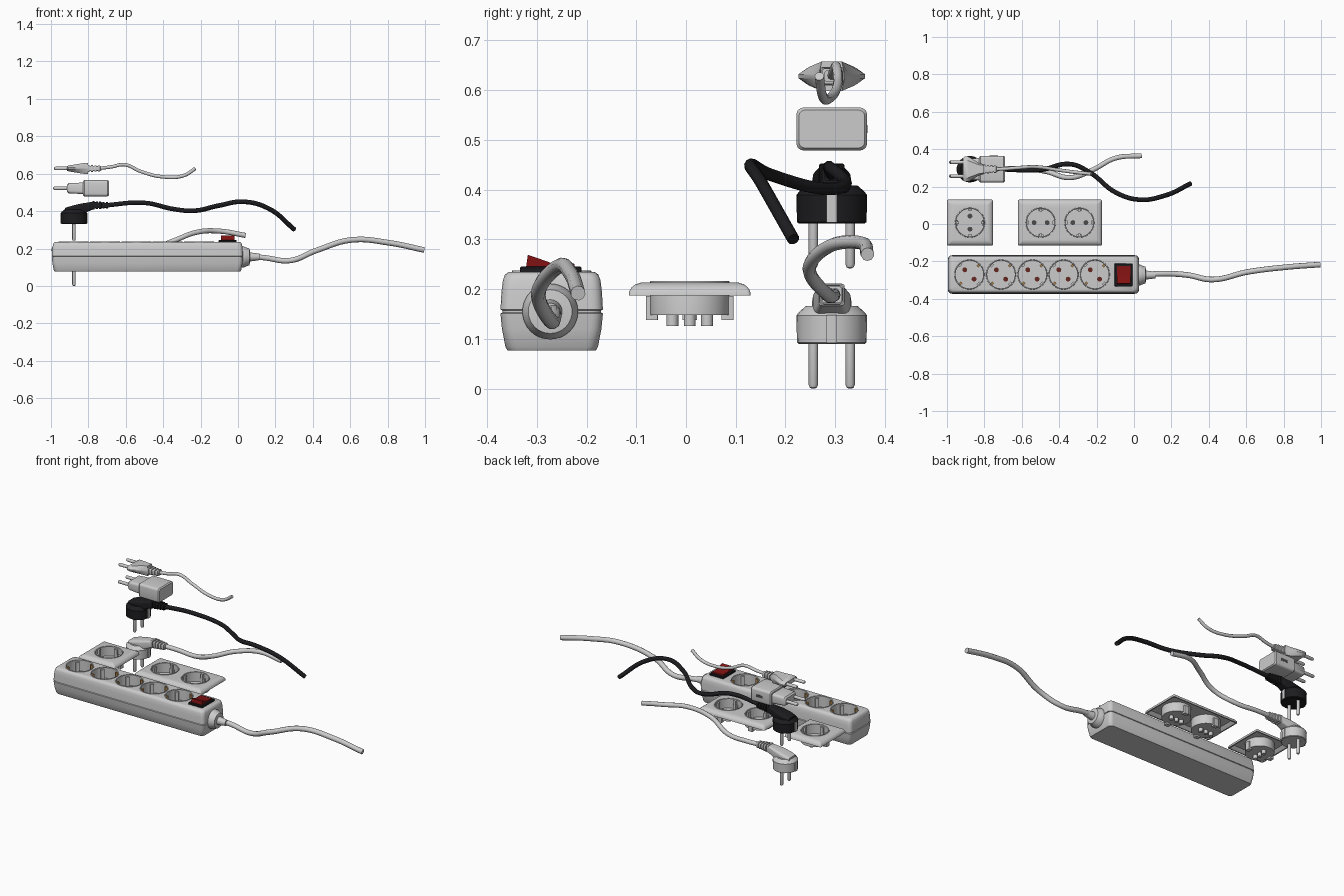
import bpy, bmesh, math
from mathutils import Vector

if "Cube" in bpy.data.objects:
    bpy.data.objects.remove(bpy.data.objects["Cube"])


def material(name, col):
    m = bpy.data.materials.new(name)
    m.diffuse_color = (*col, 1)
    m.use_nodes = True
    m.node_tree.nodes["Principled BSDF"].inputs["Base Color"].default_value = m.diffuse_color
    return m


BLACK = material("black_plastic", (0.012, 0.012, 0.014))
RED = material("red_switch", (0.22, 0.006, 0.006))
HOLE = material("dark_hole", (0.07, 0.07, 0.07))
HOLE_RED = material("red_shutter", (0.13, 0.02, 0.015))
BRASS = material("brass", (0.45, 0.24, 0.07))


# ---- helpers ----
def smooth(o, angle=35):
    bpy.ops.object.select_all(action='DESELECT')
    o.select_set(True)
    bpy.context.view_layer.objects.active = o
    bpy.ops.object.shade_smooth_by_angle(angle=math.radians(angle))


def loft(name, rings, mat=None):
    bm = bmesh.new()
    vs = [[bm.verts.new(p) for p in r] for r in rings]
    n = len(vs[0])
    for a, b in zip(vs, vs[1:]):
        for i in range(n):
            bm.faces.new((a[i], a[(i + 1) % n], b[(i + 1) % n], b[i]))
    bm.faces.new(vs[0][::-1])
    bm.faces.new(vs[-1])
    bmesh.ops.recalc_face_normals(bm, faces=bm.faces)
    me = bpy.data.meshes.new(name)
    bm.to_mesh(me)
    bm.free()
    o = bpy.data.objects.new(name, me)
    bpy.context.collection.objects.link(o)
    if mat:
        me.materials.append(mat)
    smooth(o)
    return o


def rrect(hx, hy, r, n=4):
    pts = []
    for k, (sx, sy) in enumerate(((1, 1), (-1, 1), (-1, -1), (1, -1))):
        for i in range(n + 1):
            a = math.pi / 2 * (k + i / n)
            pts.append((sx * (hx - r) + r * math.cos(a), sy * (hy - r) + r * math.sin(a)))
    return pts


def place(c, axis, u, v, w):
    return Vector(c) + Vector((u, v, w) if axis == 'Z' else (w, u, v))


def stack(name, c, sections, axis='X', mat=None):
    """Rounded rectangles (position, half width, half height, radius, rise) along an axis."""
    return loft(name, [[place(c, axis, u, v + s[4], s[0]) for u, v in rrect(*s[1:4])]
                       for s in sections], mat)


def lathe(name, c, prof, axis='Z', mat=None, seg=32):
    """Profile of (radius, position) turned about an axis."""
    return loft(name, [[place(c, axis, r * math.cos(t * math.tau / seg), r * math.sin(t * math.tau / seg), w)
                        for t in range(seg)] for r, w in prof], mat)


def box(name, c, size, rot=0, mat=None):
    o = stack(name, (0, 0, 0), [(s * size[2] / 2, size[0] / 2, size[1] / 2, min(size[:2]) * .1, 0)
                                for s in (-1, 1)], 'Z', mat)
    o.location, o.rotation_euler[2] = c, rot
    return o


def cut(o, cutters):
    for c in cutters:
        m = o.modifiers.new("cut", 'BOOLEAN')
        m.operation, m.solver, m.object = 'DIFFERENCE', 'EXACT', c
        bpy.context.view_layer.objects.active = o
        bpy.ops.object.modifier_apply(modifier=m.name)
        bpy.data.objects.remove(c)
    smooth(o)


def cable(name, pts, r, mat=None):
    cu = bpy.data.curves.new(name, 'CURVE')
    cu.dimensions, cu.bevel_depth, cu.bevel_resolution = '3D', r, 3
    cu.use_fill_caps, cu.resolution_u = True, 10
    sp = cu.splines.new('BEZIER')
    sp.bezier_points.add(len(pts) - 1)
    for b, p in zip(sp.bezier_points, pts):
        b.co, b.handle_left_type, b.handle_right_type = p, 'AUTO', 'AUTO'
    o = bpy.data.objects.new(name, cu)
    bpy.context.collection.objects.link(o)
    if mat:
        cu.materials.append(mat)


def pins(name, c, length, axis):
    """Pair of round-tipped contact pins pointing along the negative axis."""
    for i, dy in enumerate((-.037, .037)):
        lathe(f"{name}_{i}", (c[0], c[1] + dy, c[2]),
              [(.0095, .01), (.0095, -length + .008), (.007, -length + .002), (.003, -length)], axis, seg=16)


def socket(name, x, y, top, floor, angle, wall):
    """Recessed round socket with contact holes, earth clips and guide ribs."""
    lathe(name + "_cup", (x, y, 0), [(.074, floor), (.074, top + .001), (.076, top + .003),
                                     (.079, top + .003), (.08, top), (.08, floor - .01)], seg=40)
    for s in (-1, 1):
        tag = "_a" if s < 0 else "_b"
        ca, sa = s * math.cos(angle), s * math.sin(angle)
        h = (x + ca * .035, y + sa * .035)
        lathe(name + "_hole" + tag, (*h, floor), [(.013, -.002), (.013, .002)],
              mat=HOLE if wall else HOLE_RED, seg=16)
        mid, dep = (top + floor) / 2, top - floor
        box(name + "_rib" + tag, (x + ca * .07, y + sa * .07, mid - .004), (.012, .02, dep - .006), angle)
        e = (x - sa * .066, y + ca * .066)
        box(name + "_earth_clip" + tag, (*e, mid), (.014, .014, dep + .002), angle,
            None if wall else BRASS)
        if wall:
            lathe(name + "_terminal" + tag, (*h, 0), [(.012, floor - .005), (.012, .126)], seg=16)
            box(name + "_bracket" + tag, (x - sa * .076, y + ca * .076, .162), (.03, .024, .048), angle)
    if wall:
        lathe(name + "_centre_post", (x, y, 0), [(.011, floor - .005), (.011, .126)], seg=16)


# ---- power strip ----
CY = -.27
strip = stack("strip_housing", (-.484, CY, 0),
              [(z, .511 - i, .103 - i, .022, 0) for z, i in
               ((.077, .014), (.084, .010), (.12, .003), (.151, 0), (.153, .004), (.157, .004),
                (.159, 0), (.195, .002), (.218, .005), (.229, .009), (.235, .017))], 'Z')
xs = [-.88, -.711, -.543, -.377, -.209]
cut(strip, [lathe("socket_cutter", (x, CY, 0), [(.0775, .165), (.0775, .3)], seg=40) for x in xs])
for i, x in enumerate(xs):
    socket(f"strip_socket_{i}", x, CY, .235, .172, math.radians(135), False)

# rocker switch
stack("switch_frame", (-.056, CY - .002, 0), [(.225, .048, .062, .005, 0), (.243, .048, .062, .005, 0),
                                             (.246, .045, .059, .004, 0)], 'Z', BLACK)
rocker = [(-.322, .24), (-.318, .269), (-.30, .263), (-.272, .253), (-.225, .252), (-.222, .24)]
loft("switch_rocker", [[(x, y, z) for y, z in rocker] for x in (-.092, -.02)], RED)

# strip cable
lathe("strip_cable_collar", (0, CY - .003, .155),
      [(.056, .015), (.056, .032), (.05, .045), (.044, .062), (.024, .064), (.021, .09), (.017, .115)], 'X')
cable("strip_cable", [(.05, -.273, .155), (.13, -.266, .152), (.28, -.272, .136), (.42, -.297, .19),
                      (.61, -.256, .246), (.81, -.231, .23), (.995, -.217, .192)], .015)

# ---- wall sockets ----
WY = .0075
for name, cx, hx, sx, ang in (("single_wall_socket", -.877, .123, [-.877], 90),
                              ("double_wall_socket", -.396, .2245, [-.499, -.292], 0)):
    plate = stack(name + "_plate", (cx, WY, 0),
                  [(z, hx - i, .1225 - i, .007, 0) for z, i in
                   ((.204, .024), (.187, .007), (.187, 0), (.196, .001), (.204, .006),
                    (.210, .014), (.2135, .026))], 'Z')
    cut(plate, [lathe("plate_cutter", (x, WY, 0), [(.0775, .15), (.0775, .3)], seg=40) for x in sx])
    for i, x in enumerate(sx):
        socket(f"{name}_{i}", x, WY, .2135, .158, math.radians(ang), True)

# ---- angled earthed plugs ----
PX, PY = -.877, .293


def ribs(name, x0, c, step, count, hy, hz, mat=None):
    sec = []
    for i in range(count):
        x, k = x0 + i * step, 1 - .06 * i
        for d, s in ((0, 1), (.6, 1), (.62, .75), (.98, .75)):
            sec.append((x + d * step, hy * k * s, hz * k * s, .006, 0))
    stack(name, c, sec, 'X', mat)


for name, z, mat in (("black_plug", .332, BLACK), ("grey_plug", .09, None)):
    lathe(name + "_body", (PX, PY, z), [(.066, 0), (.07, .003), (.071, .057), (.066, .064), (.052, .076)],
          mat=mat, seg=24)
    stack(name + "_handle", (0, PY, z), [(-.925, .034, .015, .01, .07), (-.89, .04, .026, .014, .07),
                                        (-.84, .038, .03, .014, .078), (-.795, .029, .023, .01, .092),
                                        (-.775, .026, .021, .01, .097)], 'X', mat)
    ribs(name + "_strain_relief", -.778, (0, PY, z + .099), .018, 5, .026, .022, mat)
    for s in (-1, 1):
        box(f"{name}_earth_strip_{s + 1}", (PX + s * .068, PY, z + .03), (.01, .022, .056))
    pins(name + "_pin", (PX, PY, z), .09, 'Z')
cable("black_plug_cable", [(-.72, .293, .43), (-.5, .29, .444), (-.34, .32, .41), (-.235, .275, .402),
                           (-.1, .17, .43), (.03, .13, .45), (.165, .152, .413), (.303, .216, .30)],
      .0125, BLACK)
cable("grey_plug_cable", [(-.72, .293, .19), (-.62, .297, .188), (-.48, .283, .19), (-.34, .248, .243),
                          (-.22, .29, .287), (-.1, .352, .293), (.04, .365, .27)], .0135)

# ---- charger block ----
CZ = .522
stack("charger_block", (0, PY, CZ), [(-.828, .066, .038, .012, 0), (-.822, .071, .043, .014, 0),
                                    (-.697, .071, .043, .014, 0), (-.69, .066, .038, .012, 0)])
stack("charger_nose", (0, PY, CZ), [(-.914, .048, .02, .012, 0), (-.905, .055, .027, .014, 0),
                                   (-.82, .06, .031, .014, 0)])
pins("charger_pin", (-.912, PY, CZ), .076, 'X')
box("charger_port", (-.75, PY + .0705, CZ), (.045, .003, .016), mat=HOLE)

# ---- flat two-pin plug ----
FZ = .628


def hexring(x, hy, hz, top):
    return [(x, PY + y, FZ + z) for y, z in
            ((hy, .004), (top, hz), (-top, hz), (-hy, .004), (-hy, -.004), (-top, -hz), (top, -hz), (hy, -.004))]


loft("flat_plug_body", [hexring(-.914, .058, .012, .048), hexring(-.905, .067, .016, .05),
                        hexring(-.885, .067, .019, .045), hexring(-.83, .034, .028, .024),
                        hexring(-.802, .026, .03, .02)])
pins("flat_plug_pin", (-.912, PY, FZ), .072, 'X')
ribs("flat_plug_strain_relief", -.805, (0, PY, FZ), .019, 4, .024, .019)
cable("flat_plug_cable", [(-.75, .293, FZ), (-.68, .296, .636), (-.605, .302, .648), (-.52, .305, .612),
                          (-.4, .288, .583), (-.29, .274, .59), (-.228, .268, .628)], .0095)
